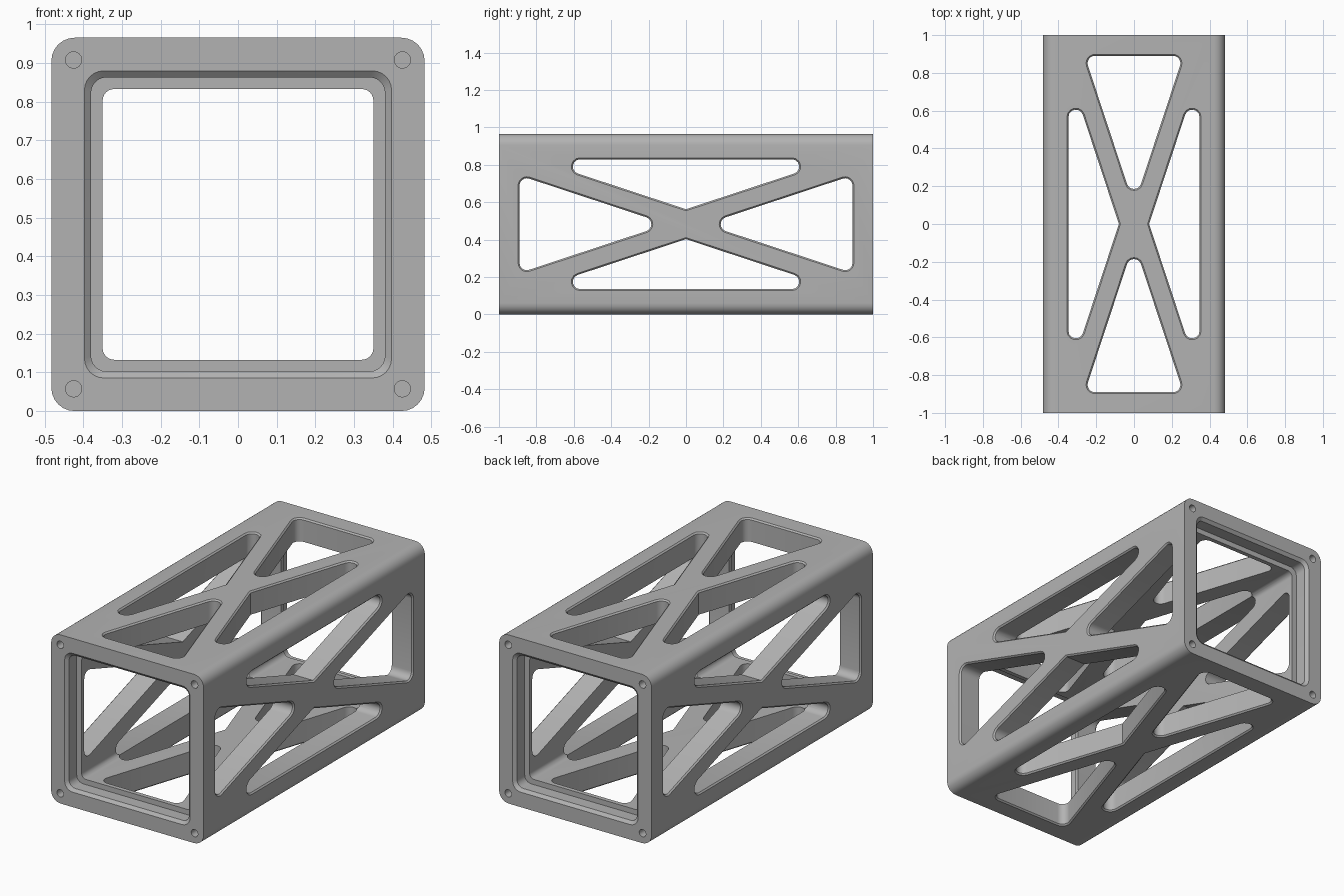
import bpy, bmesh, math
from mathutils import Vector, Matrix

if "Cube" in bpy.data.objects:
    bpy.data.objects.remove(bpy.data.objects["Cube"])

HALF = 0.4825          # half width of the square section
BORE = 0.35            # half width of the inner bore

grey = bpy.data.materials.new("satin grey")
grey.use_nodes = True
grey.diffuse_color = (0.45, 0.45, 0.45, 1)
grey.node_tree.nodes["Principled BSDF"].inputs["Base Color"].default_value = grey.diffuse_color


def rounded(corners, grow=0.0, steps=6):
    """Fillet a convex counter-clockwise polygon of (x, y, radius), grown outwards."""
    points, count = [], len(corners)
    for i, (x, y, radius) in enumerate(corners):
        p = Vector((x, y))
        a = (p - Vector(corners[i - 1][:2])).normalized()
        b = (Vector(corners[(i + 1) % count][:2]) - p).normalized()
        na, nb = Vector((a.y, -a.x)), Vector((b.y, -b.x))
        mitre = (na + nb) / (1 + na.dot(nb))
        if radius == 0:
            points.append(p + mitre * grow)
            continue
        centre = p - mitre * radius
        start, turn = math.atan2(na.y, na.x), math.acos(na.dot(nb))
        for k in range(steps + 1):
            t = start + turn * k / steps
            points.append(centre + Vector((math.cos(t), math.sin(t))) * (radius + grow))
    return points


def square(half, radius):
    return rounded([(-half, -half, radius), (half, -half, radius),
                    (half, half, radius), (-half, half, radius)])


def loft(bm, rings, closed=False):
    """Skin rings of (outline, height) along local z."""
    loops = [[bm.verts.new((p.x, p.y, h)) for p in pts] for pts, h in rings]
    n = len(loops[0])
    for i in range(len(loops) if closed else len(loops) - 1):
        lo, hi = loops[i], loops[(i + 1) % len(loops)]
        for j in range(n):
            k = (j + 1) % n
            bm.faces.new((lo[j], lo[k], hi[k], hi[j]))
    if not closed:
        bm.faces.new(loops[0][::-1])
        bm.faces.new(loops[-1])


def make_object(name, bm, matrix):
    bm.transform(matrix)
    bmesh.ops.recalc_face_normals(bm, faces=bm.faces)
    mesh = bpy.data.meshes.new(name)
    bm.to_mesh(mesh)
    bm.free()
    mesh.materials.append(grey)
    obj = bpy.data.objects.new(name, mesh)
    bpy.context.collection.objects.link(obj)
    return obj


up = Matrix.Translation((0, 0, HALF))
lay_down = Matrix.Rotation(math.pi / 2, 4, "X")

# Square tube with a chamfered, stepped recess at each end
mouth = [(square(0.397, 0.05), 1.0), (square(0.38, 0.04), 0.985),
         (square(0.38, 0.04), 0.915), (square(BORE, 0.03), 0.915)]
outer = square(HALF, 0.06)
rings = [(outer, -1.0), (outer, 1.0)] + mouth + [(pts, -h) for pts, h in reversed(mouth)]
bm = bmesh.new()
loft(bm, rings, closed=True)
frame = make_object("truss_frame", bm, up @ lay_down)

# Window outlines on one wall: two end triangles and two long side triangles
R, SLOPE, END, SIDE = 0.039, 0.33, 0.89, 0.347
spread = SLOPE * (END - 0.1)
reach = (SIDE - 0.08) / SLOPE
end_window = [(0, 0.1, R), (spread, END, R), (-spread, END, R)]
side_window = [(0.08, 0, 0), (SIDE, -reach, R), (SIDE, reach, R)]
half_turn = lambda outline: [(-x, -y, r) for x, y, r in outline]
windows = [end_window, side_window, half_turn(end_window), half_turn(side_window)]

# Window cutters flare at the outer skin to chamfer the edges
cutters = []
for quarter in range(4):
    bm = bmesh.new()
    for outline in windows:
        loft(bm, [(rounded(outline), 0.33), (rounded(outline), HALF - 0.008),
                  (rounded(outline, 0.018), HALF + 0.01)])
    turn = Matrix.Rotation(quarter * math.pi / 2, 4, "Y")
    cutters.append(make_object("window_cutter", bm, up @ turn))

# Blind screw holes in the corners of both ends
bm = bmesh.new()
for x in (-0.425, 0.425):
    for z in (-0.425, 0.425):
        for y in (-1, 1):
            bmesh.ops.create_cone(bm, cap_ends=True, segments=24, radius1=0.021, radius2=0.021,
                                  depth=0.3, matrix=Matrix.Translation((x, y, z)) @ lay_down)
cutters.append(make_object("screw_hole_cutter", bm, up))

# Cut everything, then drop the cutters
bpy.context.view_layer.objects.active = frame
frame.select_set(True)
for cutter in cutters:
    cutter.hide_render = True
    cut = frame.modifiers.new("cut", "BOOLEAN")
    cut.operation, cut.solver, cut.object = "DIFFERENCE", "EXACT", cutter
    bpy.ops.object.modifier_apply(modifier=cut.name)
    bpy.data.objects.remove(cutter)

bpy.ops.object.shade_smooth_by_angle(angle=math.radians(30))
